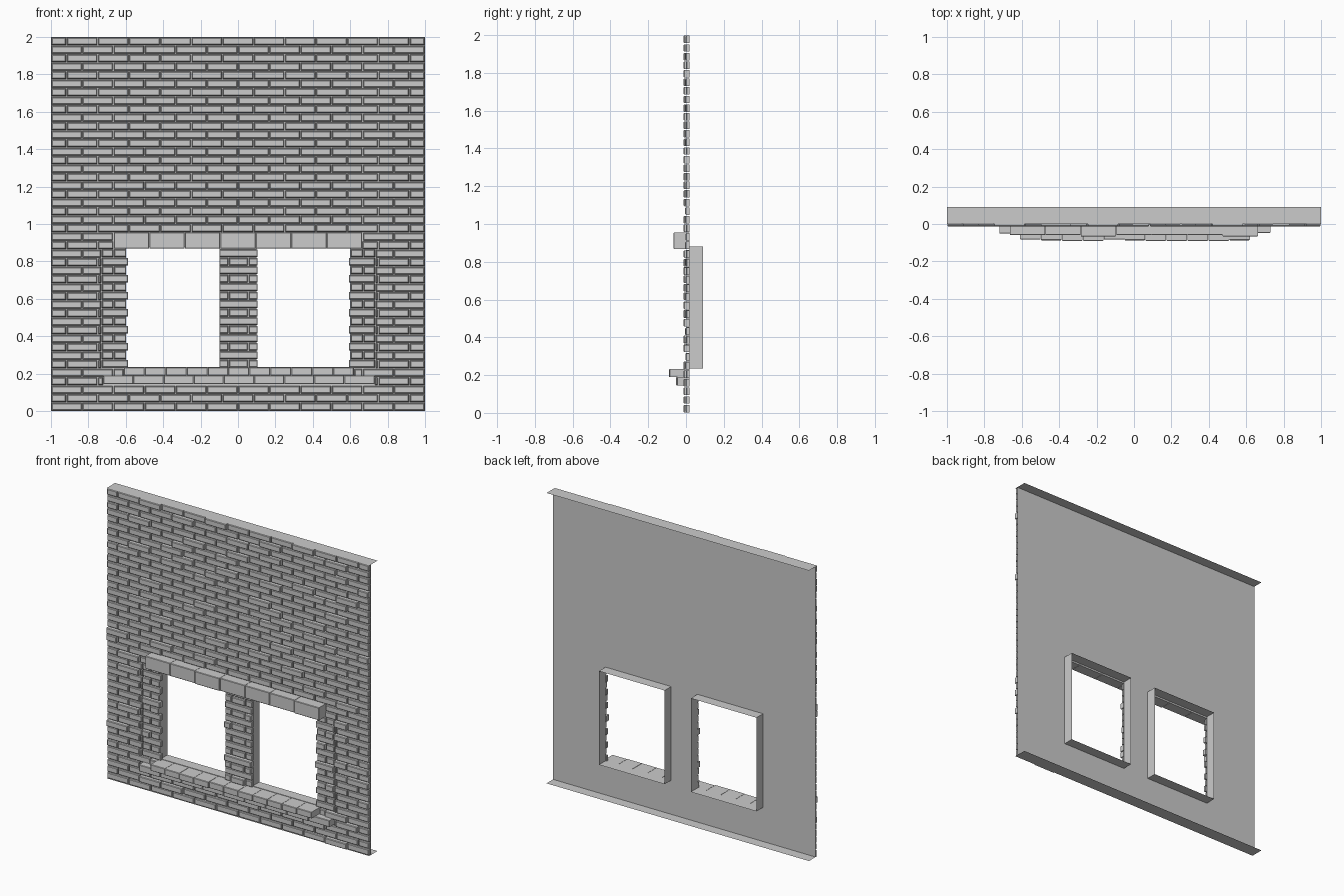
import bpy, bmesh, random

if "Cube" in bpy.data.objects:
    bpy.data.objects.remove(bpy.data.objects["Cube"])
random.seed(4)

ROWS, BRICK, BACK = 44, 1 / 6, 0.018
H = 2 / ROWS
OPENINGS = [(-0.60, -0.10), (0.10, 0.60)]
Z0, Z1 = 0.235, 0.88


def finish(bm, name):
    me = bpy.data.meshes.new(name)
    bm.to_mesh(me)
    bm.free()
    ob = bpy.data.objects.new(name, me)
    bpy.context.collection.objects.link(ob)
    return ob


def quad(bm, pts):
    bm.faces.new([bm.verts.new(p) for p in pts])


def brick(bm, x0, x1, z0, z1, front, back=BACK, gap=0.003, cham=0.004):
    """Brick with a chamfered front face; the back sits on the wall panel."""
    rings = []
    for y, d in ((back, gap), (front + cham, gap), (front, gap + cham)):
        a, b, c, e = x0 + d, x1 - d, z0 + d, z1 - d
        rings.append([bm.verts.new(p) for p in
                      ((a, y, c), (b, y, c), (b, y, e), (a, y, e))])
    for r, s in zip(rings, rings[1:]):
        for i in range(4):
            j = (i + 1) % 4
            bm.faces.new((r[i], r[j], s[j], s[i]))
    bm.faces.new(rings[-1])
    bm.faces.new(rings[0][::-1])


def depth():
    return random.choice((0.0, 0.0, -0.002, -0.004, -0.013))


def blocked(row):
    """Span of a course taken up by sills, windows or the lintel."""
    if row == 3:
        return (-0.72, 0.73)
    if row == 4:
        return (-0.61, 0.62)
    if 5 <= row < 19:
        return (-0.73, 0.735)
    if row in (19, 20):
        return (-0.665, 0.663)
    return (5, 5)


# running-bond wall bricks
bm = bmesh.new()
for r in range(ROWS):
    lo, hi = blocked(r)
    start = -1 - (BRICK / 2 if r % 2 else 0)
    for i in range(14):
        a, b = max(start + i * BRICK, -1), min(start + (i + 1) * BRICK, 1)
        for s, e in ((a, min(b, lo)), (max(a, hi), b)):
            if e - s > 0.015:
                brick(bm, s, e, r * H, (r + 1) * H, depth())
finish(bm, "wall_bricks")

# toothed jamb bricks beside the windows and the pillar between them
jamb, pillar = bmesh.new(), bmesh.new()
for r in range(5, 19):
    z0, z1 = r * H + 0.003, (r + 1) * H + 0.003
    if r % 2:
        left, mid = (-0.73, -0.585), (-0.102, -0.05, 0.055, 0.108)
    else:
        left, mid = (-0.73, -0.665, -0.595), (-0.102, 0.108)
    for a, b in zip(left, left[1:]):
        brick(jamb, a, b, z0, z1, depth())
        brick(jamb, -b + 0.005, -a + 0.005, z0, z1, depth())
    for a, b in zip(mid, mid[1:]):
        brick(pillar, a, b, z0, z1, depth())
finish(jamb, "window_jamb_bricks")
finish(pillar, "pillar_bricks")


def course(name, x0, x1, n, z0, z1, fronts, back):
    bm = bmesh.new()
    w = (x1 - x0) / n
    for i in range(n):
        brick(bm, x0 + i * w, x0 + (i + 1) * w, z0, z1,
              random.choice(fronts), back, 0.001, 0.003)
    finish(bm, name)


# lintel and two-step sill
course("lintel", -0.665, 0.663, 7, 0.867, 0.956, (-0.06, -0.063, -0.066), BACK)
course("upper_sill", -0.61, 0.62, 11, 0.188, 0.233, (-0.083, -0.087, -0.09), BACK)
course("lower_sill", -0.72, 0.73, 9, 0.143, 0.19, (-0.048, -0.052), BACK)

# backing panel with two openings
bm = bmesh.new()
xs = [-1] + [x for o in OPENINGS for x in o] + [1]
zs = [0, Z0, Z1, 2]
for i in range(5):
    for k in range(3):
        if not (k == 1 and i in (1, 3)):
            quad(bm, [(xs[i], BACK, zs[k]), (xs[i + 1], BACK, zs[k]),
                      (xs[i + 1], BACK, zs[k + 1]), (xs[i], BACK, zs[k + 1])])
bmesh.ops.remove_doubles(bm, verts=bm.verts, dist=1e-5)
finish(bm, "back_panel")

# window reveals projecting behind the panel
bm = bmesh.new()
for a, b in OPENINGS:
    c = [(a, Z0), (b, Z0), (b, Z1), (a, Z1)]
    for (p, q), (s, t) in zip(c, c[1:] + c[:1]):
        quad(bm, [(p, BACK, q), (s, BACK, t), (s, 0.09, t), (p, 0.09, q)])
bmesh.ops.remove_doubles(bm, verts=bm.verts, dist=1e-5)
finish(bm, "window_reveals")

# top and bottom flanges
for name, z in (("top_flange", 2), ("bottom_flange", 0)):
    bm = bmesh.new()
    quad(bm, [(-1, 0, z), (1, 0, z), (1, 0.09, z), (-1, 0.09, z)])
    finish(bm, name)
